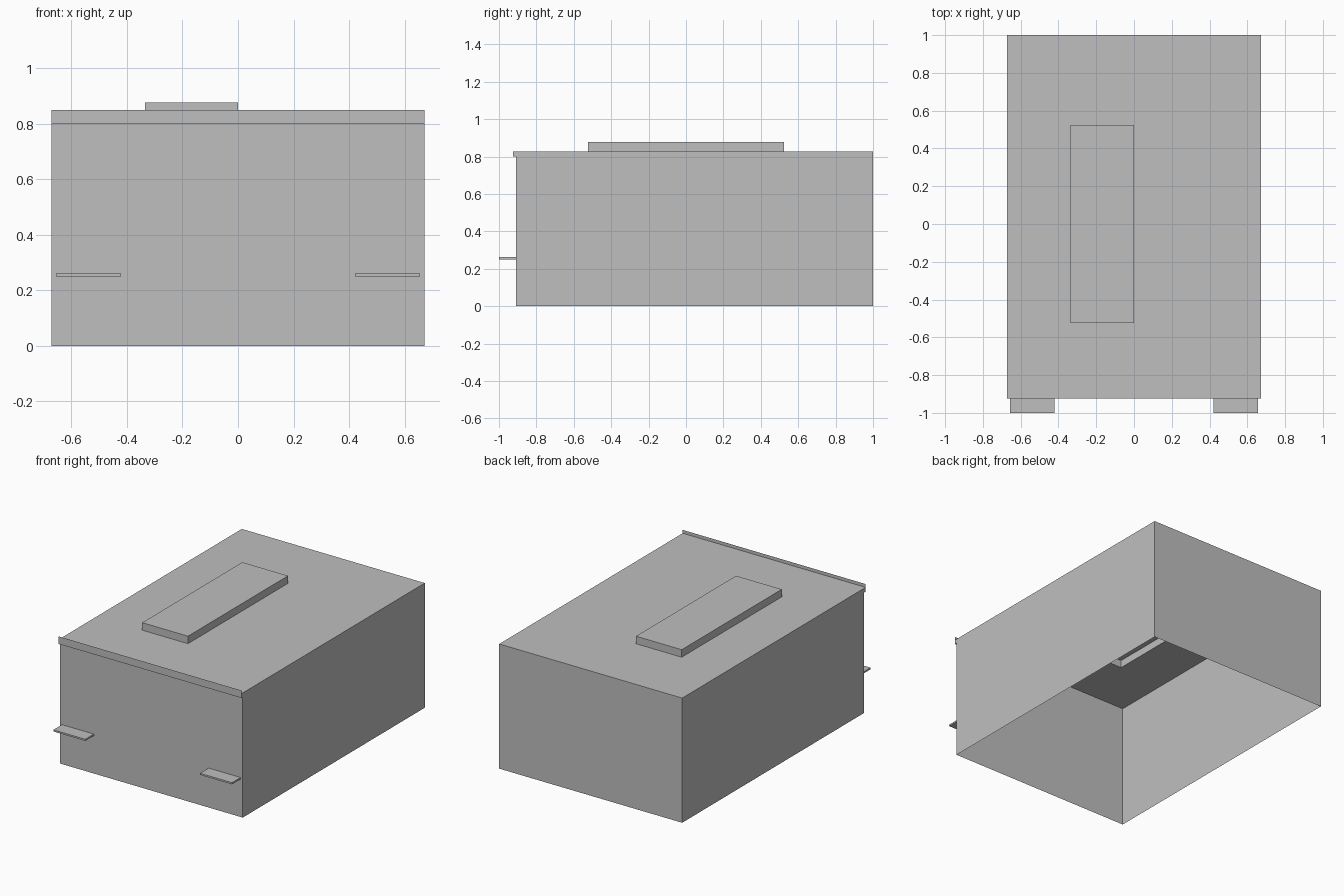
import bpy
import bmesh

cube = bpy.data.objects.get("Cube")
if cube:
    bpy.data.objects.remove(cube, do_unlink=True)

grey = bpy.data.materials.new("plain grey")
grey.use_nodes = True
GREY = (0.52, 0.52, 0.52, 1)
grey.diffuse_color = GREY
grey.node_tree.nodes["Principled BSDF"].inputs["Base Color"].default_value = GREY


def finish(name, bm):
    mesh = bpy.data.meshes.new(name)
    bm.to_mesh(mesh)
    bm.free()
    mesh.materials.append(grey)
    obj = bpy.data.objects.new(name, mesh)
    bpy.context.collection.objects.link(obj)
    return obj


def shell(name, sections, cap=False, base=False):
    """Join rectangles (x0, x1, y0, y1, z) in order, optionally closing the ends."""
    bm = bmesh.new()
    loops = []
    for x0, x1, y0, y1, z in sections:
        corners = ((x0, y0), (x1, y0), (x1, y1), (x0, y1))
        loops.append([bm.verts.new((x, y, z)) for x, y in corners])
    for low, high in zip(loops, loops[1:]):
        for i in range(4):
            j = (i + 1) % 4
            bm.faces.new((low[i], low[j], high[j], high[i]))
    if cap:
        bm.faces.new(loops[-1])
    if base:
        bm.faces.new(loops[0][::-1])
    return finish(name, bm)


HALF_W = 0.672
FRONT, BACK = -0.91, 1.0
LIP_FRONT = -0.925
TOP = 0.828
outer = (-HALF_W, HALF_W, FRONT, BACK)
hatch = (-0.336, 0.0, -0.525, 0.525)

# Open-bottomed housing whose roof has a rectangular opening
shell("housing", [(*outer, 0), (*outer, TOP), (*hatch, TOP)])

# Hollow raised hatch over the opening
shell("roof_hatch", [(*hatch, TOP), (*hatch, 0.878)], cap=True)

# Lip along the top of the front wall
lip = (-HALF_W, HALF_W, LIP_FRONT, FRONT)
shell("front_lip", [(*lip, 0.8), (*lip, TOP)], cap=True, base=True)

# Paper-thin upright strip on the lip
bm = bmesh.new()
bm.faces.new([bm.verts.new((x, LIP_FRONT, z)) for x, z in
              ((-HALF_W, TOP), (HALF_W, TOP), (HALF_W, 0.85), (-HALF_W, 0.85))])
finish("upright_strip", bm)

# Pair of flat tabs on the front wall
for side, x0, x1 in (("left", 0.422, 0.656), ("right", -0.656, -0.422)):
    tab = (x0, x1, -1.0, FRONT)
    shell(side + "_front_tab", [(*tab, 0.251), (*tab, 0.262)], cap=True, base=True)
